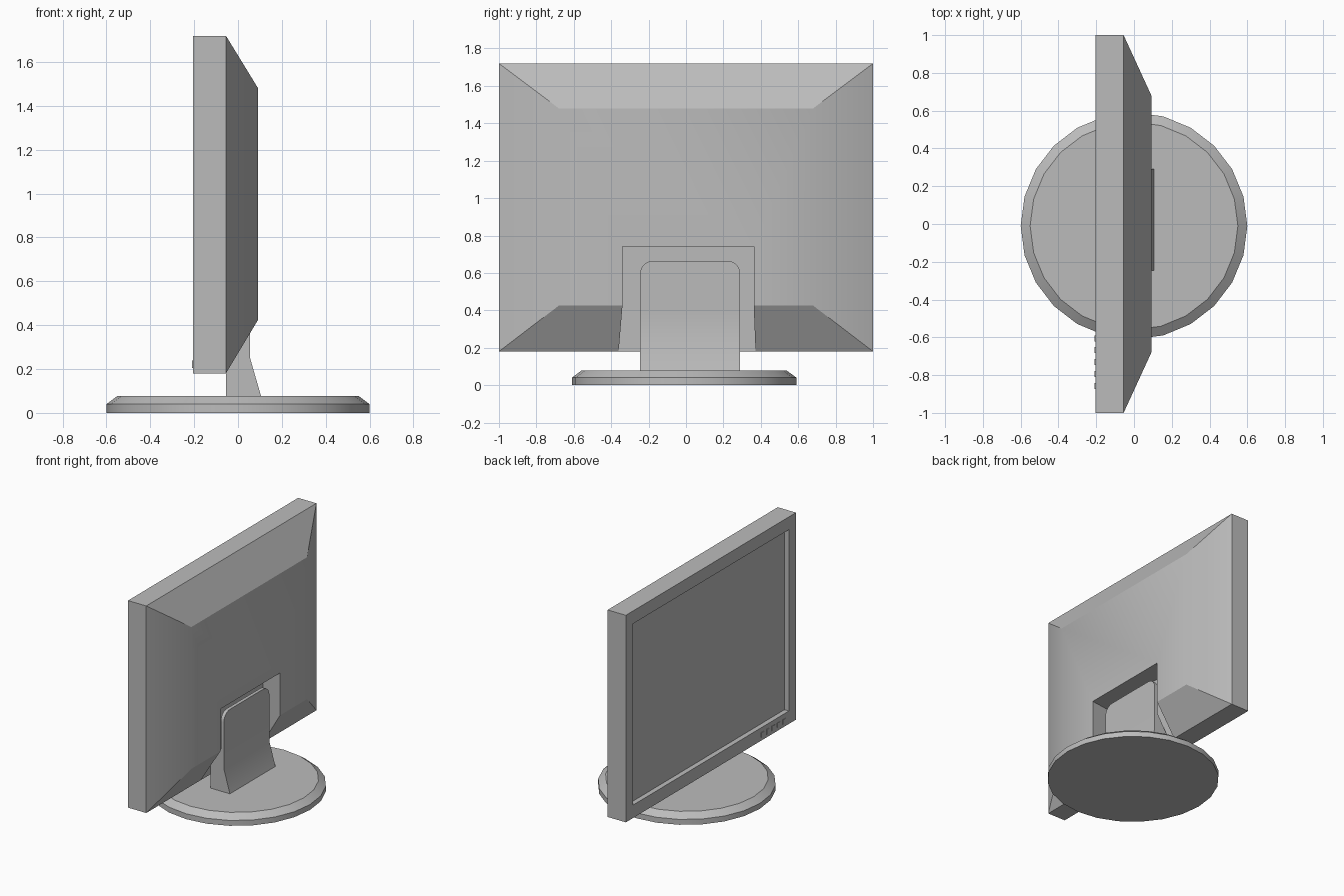
import bpy, math

if "Cube" in bpy.data.objects:
    bpy.data.objects.remove(bpy.data.objects["Cube"])

grey = bpy.data.materials.new("plastic grey")
grey.diffuse_color = (0.5, 0.5, 0.5, 1)
grey.use_nodes = True
grey.node_tree.nodes["Principled BSDF"].inputs["Base Color"].default_value = grey.diffuse_color


def loft(name, rings):
    """Skin a list of equal-sized point rings and cap both ends."""
    n = len(rings[0])
    verts = [p for ring in rings for p in ring]
    faces = [tuple(range(n))[::-1], tuple(range(len(verts) - n, len(verts)))]
    for r in range(len(rings) - 1):
        for i in range(n):
            j = (i + 1) % n
            faces.append((r * n + i, r * n + j, (r + 1) * n + j, (r + 1) * n + i))
    mesh = bpy.data.meshes.new(name)
    mesh.from_pydata(verts, [], faces)
    mesh.materials.append(grey)
    obj = bpy.data.objects.new(name, mesh)
    bpy.context.collection.objects.link(obj)
    return obj


def select(obj):
    bpy.ops.object.select_all(action='DESELECT')
    obj.select_set(True)
    bpy.context.view_layer.objects.active = obj


def smooth(obj):
    select(obj)
    bpy.ops.object.shade_smooth_by_angle(angle=math.radians(30))


def rect_x(x, y0, y1, z0, z1):
    return [(x, y0, z0), (x, y1, z0), (x, y1, z1), (x, y0, z1)]


def rect_z(z, x0, x1, y0, y1):
    return [(x0, y0, z), (x1, y0, z), (x1, y1, z), (x0, y1, z)]


# Housing: recessed screen, bezel, straight rim and tapered back
housing = loft("screen_housing", [
    rect_x(-0.168, -0.917, 0.917, 0.276, 1.625),
    rect_x(-0.205, -0.917, 0.917, 0.276, 1.625),
    rect_x(-0.205, -1, 1, 0.18, 1.72),
    rect_x(-0.055, -1, 1, 0.18, 1.72),
    rect_x(0.092, -0.68, 0.68, 0.425, 1.48)])

# Notch in the back that receives the stand
cutter = loft("notch_cutter", [
    rect_x(-0.054, -0.36, 0.372, 0.1, 0.74),
    rect_x(0.2, -0.325, 0.355, 0.1, 0.74)])
cutter.hide_render = True
mod = housing.modifiers.new("notch", 'BOOLEAN')
mod.operation, mod.solver, mod.object = 'DIFFERENCE', 'EXACT', cutter
select(housing)
bpy.ops.object.modifier_apply(modifier="notch")
bpy.data.objects.remove(cutter)
smooth(housing)

# Stand neck: flared foot, waist and upright plate with rounded top corners
y0, y1, top, r = -0.245, 0.29, 0.665, 0.07
rings = [rect_z(0.07, -0.055, 0.107, y0, y1),
         rect_z(0.25, -0.055, 0.055, y0, y1),
         rect_z(0.39, 0.03, 0.055, y0, y1)]
for k in range(7):
    a = math.radians(15 * k)
    inset = r * (1 - math.cos(a))
    rings.append(rect_z(top - r + r * math.sin(a), 0.03, 0.055, y0 + inset, y1 - inset))
smooth(loft("stand_neck", rings))


# Round foot with a chamfered top edge
def circle(z, radius):
    return [(radius * math.cos(math.tau * i / 24),
             radius * math.sin(math.tau * i / 24) - 0.01, z) for i in range(24)]


smooth(loft("round_base", [circle(0, 0.6), circle(0.04, 0.6), circle(0.077, 0.55)]))

# Row of control buttons on the lower bezel
for i in range(5):
    y = -0.605 - 0.063 * i
    loft(f"button_{i + 1}", [rect_x(-0.209, y - 0.016, y + 0.016, 0.205, 0.24),
                             rect_x(-0.2, y - 0.016, y + 0.016, 0.205, 0.24)])
